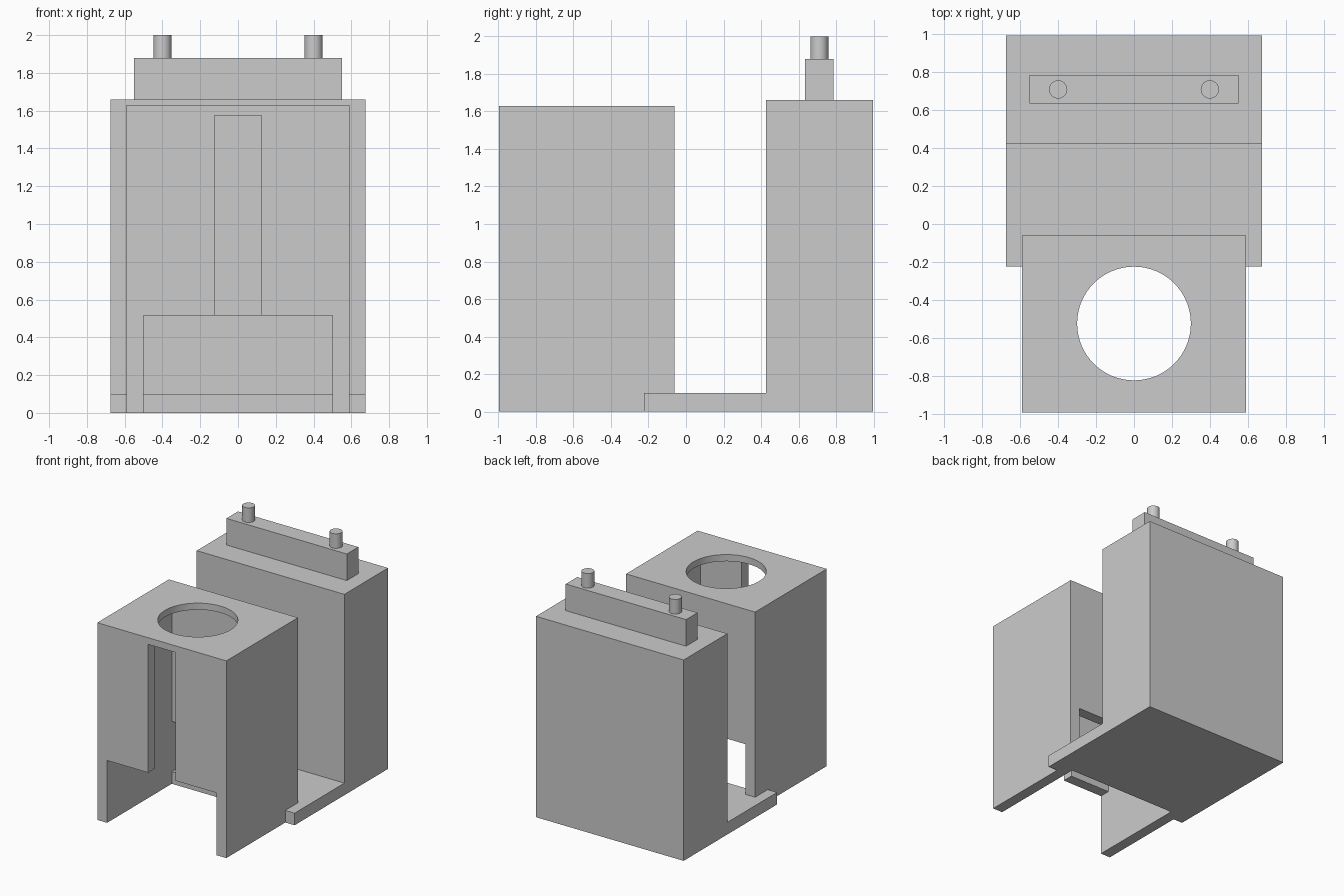
import bpy
import bmesh
from mathutils import Matrix, Vector

if "Cube" in bpy.data.objects:
    bpy.data.objects.remove(bpy.data.objects["Cube"], do_unlink=True)

grey = bpy.data.materials.new("light_grey")
grey.use_nodes = True
grey.diffuse_color = (0.6, 0.6, 0.6, 1)
grey.node_tree.nodes["Principled BSDF"].inputs["Base Color"].default_value = (0.6, 0.6, 0.6, 1)


def add_object(name, bm):
    bmesh.ops.recalc_face_normals(bm, faces=bm.faces)
    mesh = bpy.data.meshes.new(name)
    bm.to_mesh(mesh)
    bm.free()
    mesh.materials.append(grey)
    obj = bpy.data.objects.new(name, mesh)
    bpy.context.collection.objects.link(obj)
    return obj


def box(name, half_x, y0, y1, z0, z1):
    """Box centred on x = 0."""
    bm = bmesh.new()
    size = Matrix.Diagonal((2 * half_x, y1 - y0, z1 - z0, 1))
    place = Matrix.Translation((0, (y0 + y1) / 2, (z0 + z1) / 2))
    bmesh.ops.create_cube(bm, size=1, matrix=place @ size)
    return add_object(name, bm)


def cylinder(name, x, y, z0, z1, radius, sides=64):
    bm = bmesh.new()
    bmesh.ops.create_cone(bm, cap_ends=True, segments=sides, radius1=radius, radius2=radius,
                          depth=z1 - z0, matrix=Matrix.Translation((x, y, (z0 + z1) / 2)))
    return add_object(name, bm)


def extrude_profile(name, profile, half_x):
    """Extrude a (y, z) outline along x."""
    bm = bmesh.new()
    face = bm.faces.new([bm.verts.new((-half_x, y, z)) for y, z in profile])
    result = bmesh.ops.extrude_face_region(bm, geom=[face])
    verts = [v for v in result["geom"] if isinstance(v, bmesh.types.BMVert)]
    bmesh.ops.translate(bm, verts=verts, vec=Vector((2 * half_x, 0, 0)))
    return add_object(name, bm)


def cut(target, cutters):
    for cutter in cutters:
        cutter.hide_render = True
        mod = target.modifiers.new("cut", "BOOLEAN")
        mod.operation = "DIFFERENCE"
        mod.solver = "EXACT"
        mod.object = cutter
        bpy.context.view_layer.objects.active = target
        bpy.ops.object.modifier_apply(modifier=mod.name)


def smooth(obj):
    bpy.ops.object.select_all(action="DESELECT")
    obj.select_set(True)
    bpy.context.view_layer.objects.active = obj
    bpy.ops.object.shade_smooth_by_angle()


FRONT, BACK = -0.995, 0.995
HOUSING_BACK = -0.06
WALL = 0.09

# Rear block with its forward base plate
rear_block = extrude_profile("rear_block_and_base", [
    (-0.225, 0), (BACK, 0), (BACK, 1.66), (0.425, 1.66), (0.425, 0.1), (-0.225, 0.1)], 0.675)

# Front housing, open below
housing = box("front_housing", 0.59, FRONT, HOUSING_BACK, 0, 1.63)

# Cavity, through passage, front slot and top hole
cavity = box("cavity_cutter", 0.5, FRONT + WALL, HOUSING_BACK - WALL, -0.2, 1.575)
passage = box("passage_cutter", 0.5, FRONT - 0.2, HOUSING_BACK + 0.2, -0.2, 0.515)
slot = box("slot_cutter", 0.125, FRONT - 0.2, -0.5, 0.3, 1.575)
hole = cylinder("hole_cutter", 0, -0.525, 1.4, 1.8, 0.3)
cut(housing, [cavity, passage, slot, hole])
cut(rear_block, [cavity])
for cutter in (cavity, passage, slot, hole):
    bpy.data.objects.remove(cutter, do_unlink=True)
smooth(housing)

# Connector bar and two pins
box("top_bar", 0.55, 0.635, 0.785, 1.66, 1.88)
for side, x in (("left", 0.4), ("right", -0.4)):
    smooth(cylinder(side + "_pin", x, 0.71, 1.88, 2.0, 0.048, 32))
